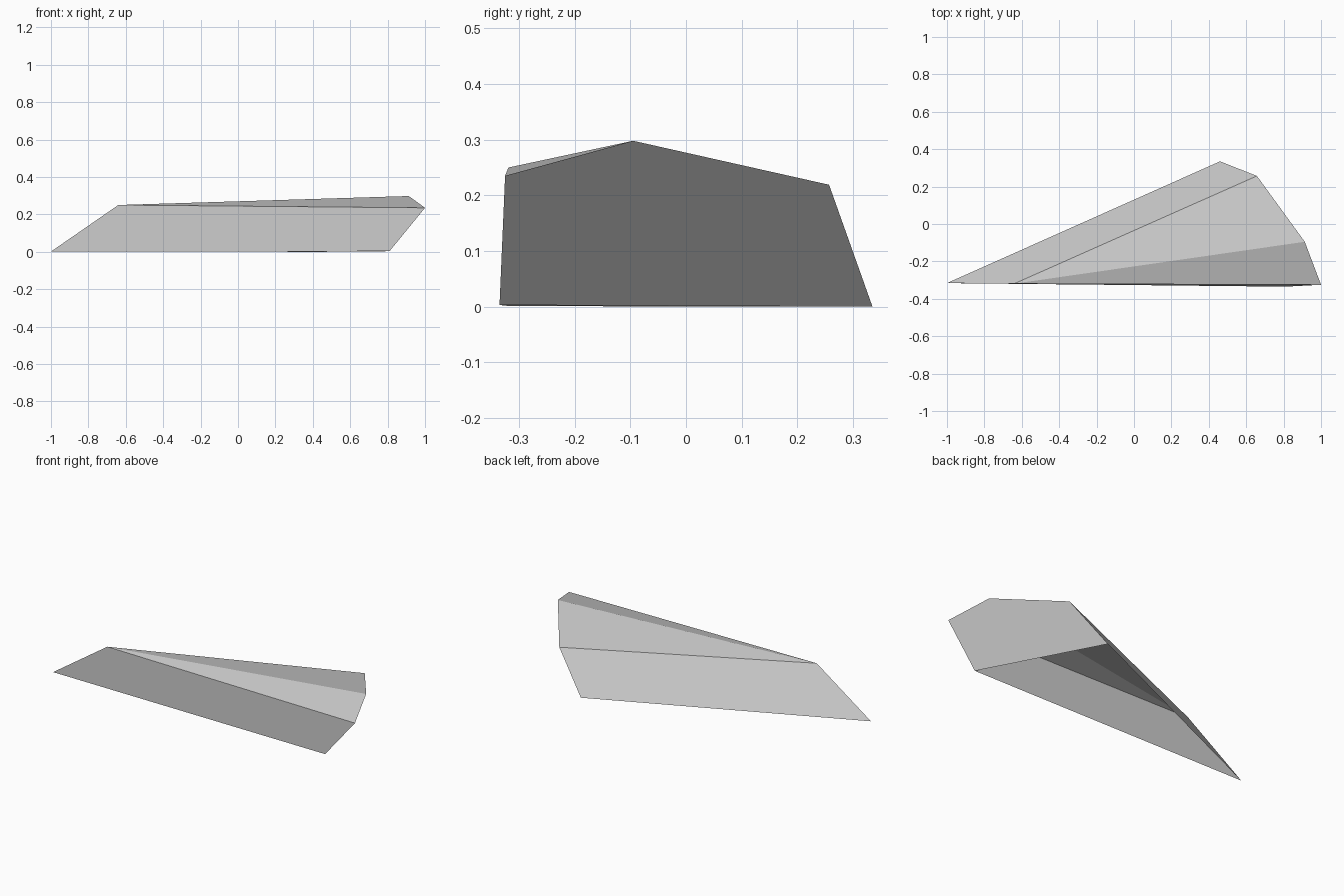
import bpy
import bmesh

cube = bpy.data.objects.get("Cube")
if cube:
    bpy.data.objects.remove(cube, do_unlink=True)

# One plain pale grey
grey = bpy.data.materials.new("pale_grey")
grey.use_nodes = True
colour = (0.6, 0.6, 0.6, 1)
grey.diffuse_color = colour
grey.node_tree.nodes["Principled BSDF"].inputs["Base Color"].default_value = colour

# Corners of the wedge shell
corners = {
    "tip": (-1, -0.316, 0.001),
    "apex": (-0.64, -0.319, 0.25),
    "back_foot": (0.46, 0.335, 0),
    "back_shoulder": (0.657, 0.257, 0.219),
    "peak": (0.913, -0.095, 0.298),
    "front_shoulder": (1, -0.325, 0.235),
    "front_foot": (0.81, -0.335, 0.003),
}

# Flat panels, wound outward; the underside stays open
panels = [
    "tip front_foot front_shoulder apex",
    "apex front_shoulder peak",
    "apex peak back_shoulder",
    "tip apex back_shoulder back_foot",
    "front_foot back_foot back_shoulder peak front_shoulder",
]

bm = bmesh.new()
verts = {name: bm.verts.new(co) for name, co in corners.items()}
for panel in panels:
    bm.faces.new([verts[name] for name in panel.split()])
mesh = bpy.data.meshes.new("wedge_shell")
bm.to_mesh(mesh)
bm.free()
mesh.materials.append(grey)
shell = bpy.data.objects.new("wedge_shell", mesh)
bpy.context.collection.objects.link(shell)
